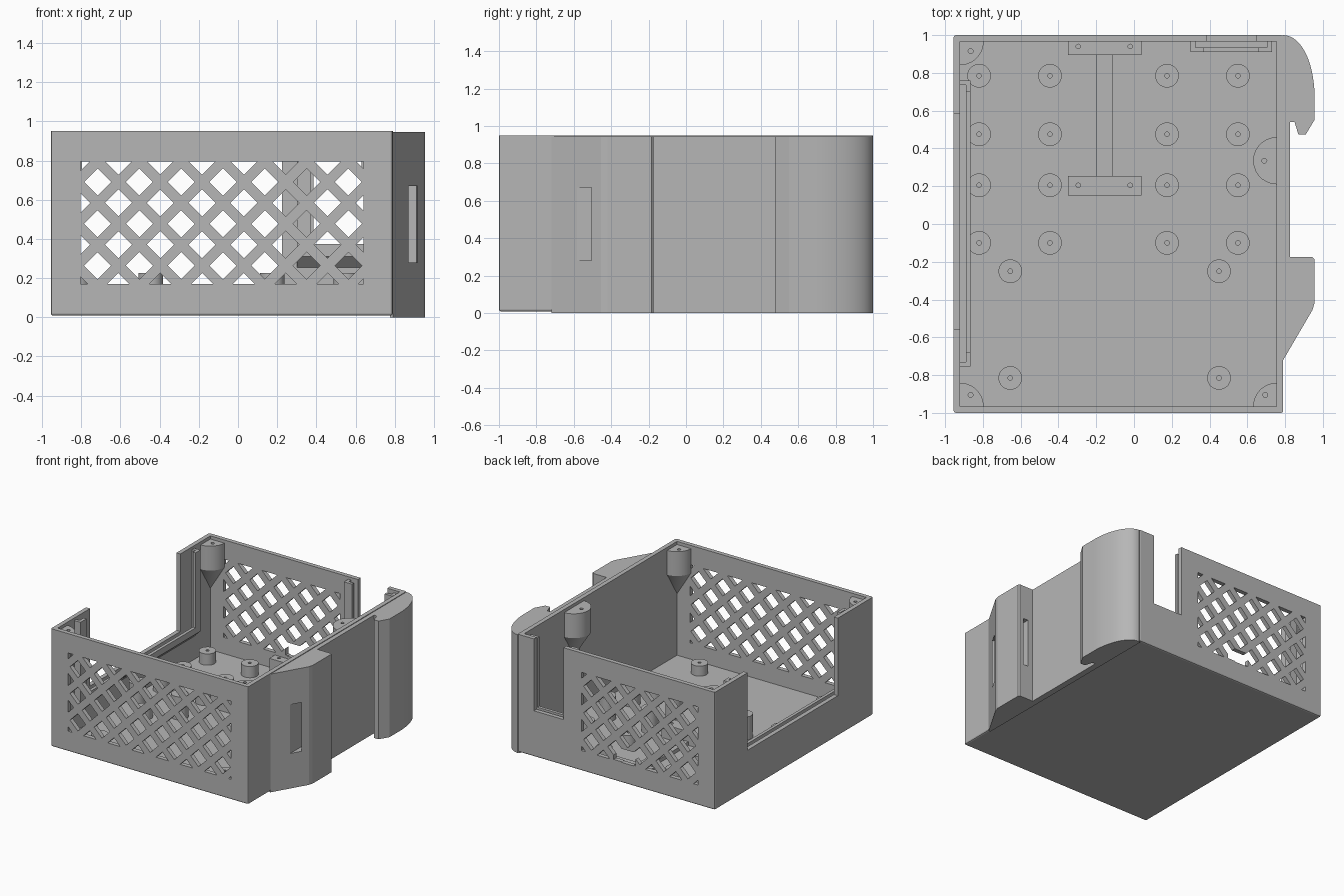
import bpy, bmesh, math
from mathutils import Vector

if "Cube" in bpy.data.objects:
    bpy.data.objects.remove(bpy.data.objects["Cube"])

grey = bpy.data.materials.new("light_grey")
grey.diffuse_color = (0.47, 0.47, 0.47, 1)
grey.use_nodes = True
grey.node_tree.nodes["Principled BSDF"].inputs["Base Color"].default_value = grey.diffuse_color

X0, X1, Y0, Y1, TOP = -0.955, 0.79, -1.0, 1.0, 0.95   # shell outside
T, FLOOR = 0.035, 0.04                                # wall and floor


def finish(bm, name):
    bmesh.ops.recalc_face_normals(bm, faces=bm.faces)
    me = bpy.data.meshes.new(name)
    bm.to_mesh(me)
    bm.free()
    ob = bpy.data.objects.new(name, me)
    bpy.context.collection.objects.link(ob)
    me.materials.append(grey)
    return ob


def add_prism(bm, pts, d):
    """Extrude a closed loop of 3D points along d."""
    face = bm.faces.new([bm.verts.new(p) for p in pts])
    ext = bmesh.ops.extrude_face_region(bm, geom=[face])
    vs = [v for v in ext["geom"] if isinstance(v, bmesh.types.BMVert)]
    bmesh.ops.translate(bm, verts=vs, vec=Vector(d))


def prism(name, pts, d):
    bm = bmesh.new()
    add_prism(bm, pts, d)
    return finish(bm, name)


def box(name, x0, x1, y0, y1, z0, z1):
    return prism(name, [(x0, y0, z0), (x1, y0, z0), (x1, y1, z0), (x0, y1, z0)],
                 (0, 0, z1 - z0))


def rod(name, x, y, r, z0, z1, n=16):
    ring = [(x + r * math.cos(2 * math.pi * i / n),
             y + r * math.sin(2 * math.pi * i / n), z0) for i in range(n)]
    return prism(name, ring, (0, 0, z1 - z0))


def boolean(ob, cutter, op="DIFFERENCE"):
    m = ob.modifiers.new("cut", "BOOLEAN")
    m.operation, m.object, m.solver = op, cutter, "EXACT"
    bpy.context.view_layer.objects.active = ob
    bpy.ops.object.modifier_apply(modifier=m.name)
    bpy.data.objects.remove(cutter)


def smooth(ob):
    bpy.ops.object.select_all(action="DESELECT")
    ob.select_set(True)
    bpy.context.view_layer.objects.active = ob
    bpy.ops.object.shade_smooth_by_angle(angle=math.radians(30))


# Open-topped shell with softened outer edges
shell = box("shell", X0, X1, Y0, Y1, 0.008, TOP)
bm = bmesh.new()
bm.from_mesh(shell.data)
edges = [e for e in bm.edges if min(v.co.z for v in e.verts) < 0.1]
bmesh.ops.bevel(bm, geom=edges, offset=0.012, segments=2, profile=0.5, affect="EDGES")
bm.to_mesh(shell.data)
bm.free()
boolean(shell, box("cavity", X0 + T, X1 - T, Y0 + T, Y1 - T, FLOOR, 1.2))
# left panel opening, back panel notch, back cable slot
boolean(shell, box("left_opening", -1.1, -0.9, -0.555, 0.585, 0.33, 1.2))
boolean(shell, box("back_notch", 0.385, 0.645, 0.95, 1.1, 0.375, 1.2))


def lattice(x0, x1, y):
    """Diamond holes on a diagonal grid, trimmed to a rectangle."""
    p, h = 0.1067, 0.069
    bm = bmesh.new()
    for i in range(-3, 15):
        for k in range(7):
            if (i + k) % 2:
                continue
            cx, cz = -0.61 + i * p, 0.797 - k * p
            if x0 - h < cx < x1 + h:
                add_prism(bm, [(cx - h, y - 0.05, cz), (cx, y - 0.05, cz - h),
                               (cx + h, y - 0.05, cz), (cx, y - 0.05, cz + h)],
                          (0, 0.1, 0))
    holes = finish(bm, "lattice_holes")
    boolean(holes, box("trim", x0, x1, y - 0.1, y + 0.1, 0.17, 0.795), "INTERSECT")
    return holes


boolean(shell, lattice(-0.805, 0.64, Y0 + T / 2))
boolean(shell, lattice(-0.805, 0.225, Y1 - T / 2))
boolean(shell, box("cable_slot", -0.255, -0.06, 0.95, 1.1, 0.175, 0.28))

# Slide-in panel guides with a sloped underside
left = prism("left_panel_guide",
             [(-0.925, -0.755, 0.22), (-0.865, -0.755, 0.28),
              (-0.865, -0.755, 0.93), (-0.925, -0.755, 0.93)], (0, 1.515, 0))
boolean(left, box("slot", -0.92, -0.89, -0.73, 0.735, 0.30, 1.2))
boolean(left, box("gap", -1, -0.8, -0.68, 0.70, 0.33, 1.2))
back = prism("back_panel_guide",
             [(0.30, 0.97, 0.25), (0.30, 0.91, 0.31),
              (0.30, 0.91, 0.93), (0.30, 0.97, 0.93)], (0.43, 0, 0))
boolean(back, box("slot", 0.325, 0.705, 0.935, 0.965, 0.345, 1.2))
boolean(back, box("gap", 0.37, 0.66, 0.85, 1.1, 0.375, 1.2))


def lid_boss(name, x, y, a0, a1, hx, hy):
    """Part cylinder against the wall, tapering down to a point."""
    n, r = 14, 0.125
    arc = [(math.radians(a0 + (a1 - a0) * i / n)) for i in range(n + 1)]
    bm = bmesh.new()
    top, low = [[bm.verts.new((x, y, z))] +
                [bm.verts.new((x + r * math.cos(a), y + r * math.sin(a), z))
                 for a in arc] for z in (0.925, 0.73)]
    tip = bm.verts.new((x, y, 0.53))
    bm.faces.new(top)
    for i in range(len(top)):
        j = (i + 1) % len(top)
        bm.faces.new((top[i], top[j], low[j], low[i]))
        if i and j:
            bm.faces.new((low[i], low[j], tip))
    bm.faces.new((low[0], low[1], tip))
    bm.faces.new((low[-1], low[0], tip))
    ob = finish(bm, name)
    boolean(ob, rod("screw_hole", hx, hy, 0.013, 0.8, 1.1))
    smooth(ob)


lid_boss("lid_boss_back_left", -0.921, 0.966, -90, 0, -0.865, 0.915)
lid_boss("lid_boss_front_left", -0.921, -0.966, 0, 90, -0.865, -0.905)
lid_boss("lid_boss_front_right", 0.756, -0.966, 90, 180, 0.695, -0.905)
lid_boss("lid_boss_side_right", 0.756, 0.335, 90, 270, 0.69, 0.335)


def standoff(x, y, top):
    ob = rod("standoff", x, y, 0.0625, FLOOR - 0.01, top, 28)
    boolean(ob, rod("screw_hole", x, y, 0.012, FLOOR + 0.01, 0.5, 12))
    smooth(ob)


# Board standoffs on the floor
for x in (-0.82, -0.445, 0.175, 0.55):
    for y, top in ((0.785, 0.13), (0.475, 0.13), (0.205, 0.225), (-0.10, 0.225)):
        standoff(x, y, top)
for x in (-0.655, 0.45):
    for y in (-0.25, -0.815):
        standoff(x, y, 0.12)

# I-shaped mount with screw holes in its end blocks
box("mount_rib", -0.20, -0.11, 0.24, 0.91, FLOOR - 0.01, 0.07)
for name, y0, y1, hy in (("mount_block_front", 0.15, 0.255, 0.205),
                         ("mount_block_back", 0.895, 0.968, 0.94)):
    block = box(name, -0.35, 0.04, y0, y1, FLOOR - 0.01, 0.15)
    for x in (-0.295, -0.02):
        boolean(block, rod("screw_hole", x, hy, 0.012, 0.07, 0.3, 12))

# Right side: curved rear grip, flat side plate, angled front grip
H = 0.945


def side(name, pts):
    return prism(name, [(x, y, 0) for x, y in pts], (0, 0, H))


curve = [(0.79 + 0.165 * math.sin(t), 0.60 + 0.40 * math.cos(t))
         for t in (math.pi / 2 * i / 16 for i in range(17))]
curve = [(x + 0.012 * math.sin(math.pi * i / 16), y) for i, (x, y) in enumerate(curve)]
curve = [(min(x, 0.955), y) for x, y in curve]
rear = side("rear_grip", [(0.775, 0.99)] + curve +
            [(0.955, 0.55), (0.91, 0.475), (0.87, 0.475), (0.85, 0.54), (0.775, 0.54)])
smooth(rear)
side("side_plate", [(0.775, -0.19), (0.825, -0.19), (0.825, 0.545), (0.775, 0.545)])
front = side("front_grip", [(0.775, -0.715), (0.79, -0.72), (0.945, -0.455),
                            (0.955, -0.42), (0.955, -0.185), (0.945, -0.175),
                            (0.775, -0.175)])
boolean(front, box("strap_slot", 0.87, 0.915, -0.8, 0.0, 0.28, 0.67))
